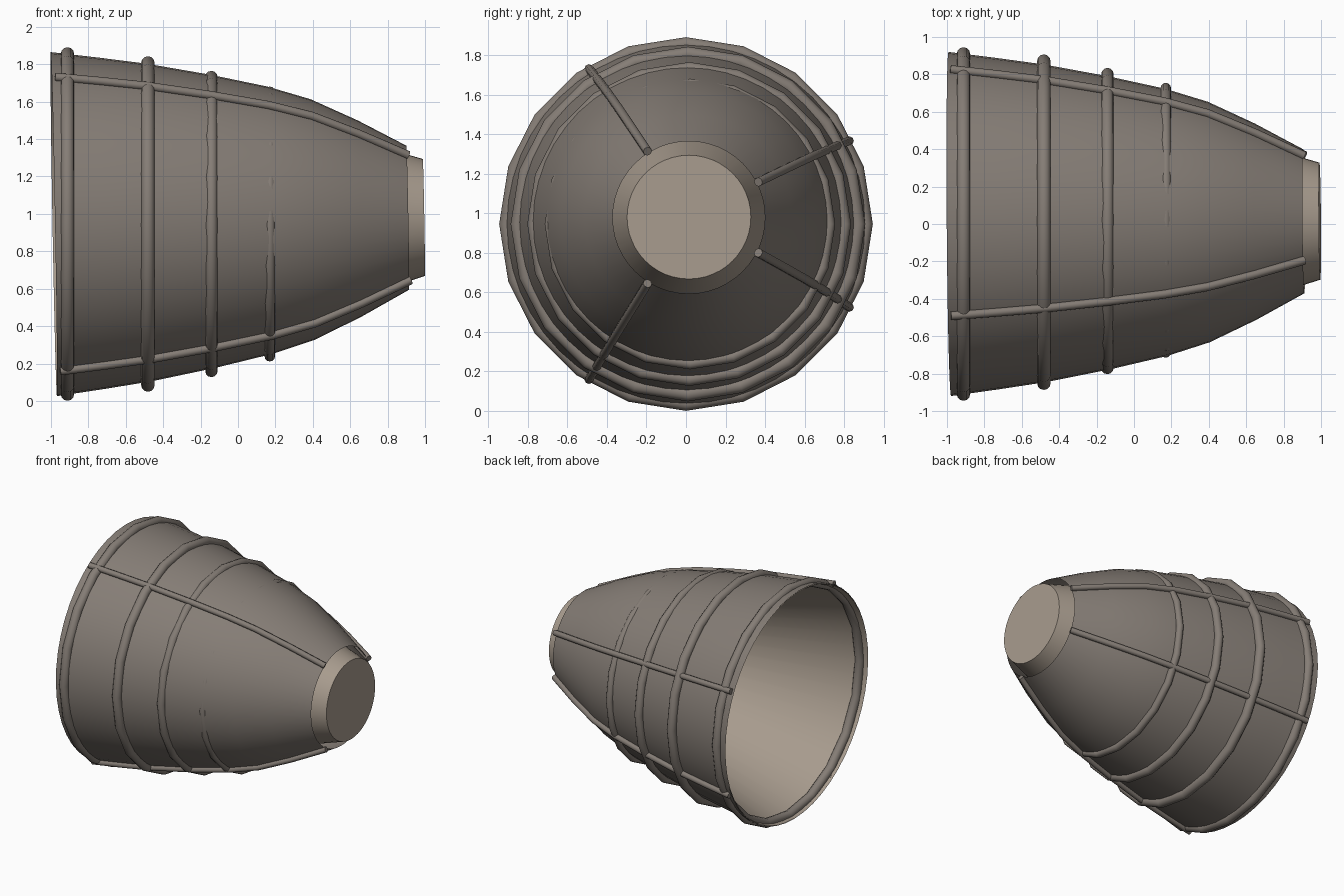
import bpy, bmesh
from math import sin, cos, pi, radians
from mathutils import Vector, Matrix

if "Cube" in bpy.data.objects:
    bpy.data.objects.remove(bpy.data.objects["Cube"])

def material(name, col):
    m = bpy.data.materials.new(name)
    m.diffuse_color = (*col, 1)
    m.use_nodes = True
    m.node_tree.nodes["Principled BSDF"].inputs["Base Color"].default_value = m.diffuse_color
    return m

DARK = material("dark_metal", (0.235, 0.205, 0.18))
LIGHT = material("light_metal", (0.39, 0.33, 0.27))

# slightly tilted nozzle axis
axis = Vector((2, 0.015, 0.036)).normalized()
TILT = Matrix.Translation((0, 0.0075, 0.963)) @ Vector((1, 0, 0)).rotation_difference(axis).to_matrix().to_4x4()

def finish(obj, mat, angle=40):
    obj.data.materials.clear()
    obj.data.materials.append(mat)
    bpy.ops.object.select_all(action='DESELECT')
    obj.select_set(True)
    bpy.context.view_layer.objects.active = obj
    bpy.ops.object.shade_smooth_by_angle(angle=radians(angle))
    return obj

def lathe(name, profile, mat, sides=48, cap_end=False):
    bm = bmesh.new()
    rows = [[bm.verts.new(TILT @ Vector((x, r * cos(2 * pi * i / sides), r * sin(2 * pi * i / sides))))
             for i in range(sides)] for x, r in profile]
    for a, b in zip(rows, rows[1:]):
        for i in range(sides):
            j = (i + 1) % sides
            bm.faces.new((a[i], a[j], b[j], b[i]))
    if cap_end:
        bm.faces.new(rows[-1])
    bmesh.ops.recalc_face_normals(bm, faces=bm.faces)
    me = bpy.data.meshes.new(name)
    bm.to_mesh(me)
    bm.free()
    obj = bpy.data.objects.new(name, me)
    bpy.context.collection.objects.link(obj)
    return finish(obj, mat)

# outer bell and straight inner cone closed at the small end
BELL = [(-0.985, 0.92), (-0.73, 0.886), (-0.48, 0.85), (-0.14, 0.785),
        (0.17, 0.715), (0.4, 0.643), (0.65, 0.525), (0.908, 0.385)]
lathe("outer_bell", BELL, DARK)
lathe("inner_cone", [(-0.985, 0.914), (0.994, 0.313)], LIGHT, cap_end=True)

# twenty-sided reinforcing hoops: x, y centre, outer radius, tube radius
for n, (x, y, R, t) in enumerate([(-0.912, 0.0, 0.945, 0.036), (-0.482, 0.01, 0.897, 0.036),
                                  (-0.142, 0.016, 0.819, 0.033), (0.17, 0.02, 0.735, 0.028)]):
    bpy.ops.mesh.primitive_torus_add(major_segments=20, minor_segments=12, major_radius=R - t,
                                     minor_radius=t, location=(x, y, 0.946), rotation=(0, pi / 2, 0))
    obj = bpy.context.object
    obj.name = f"hoop_{n + 1}"
    finish(obj, DARK)

# lengthwise pipes following the bell
for n, ang in enumerate((27, 122, -122, -27)):
    a = radians(ang)
    cu = bpy.data.curves.new("pipe", 'CURVE')
    cu.dimensions = '3D'
    cu.bevel_depth = 0.023
    cu.bevel_resolution = 2
    cu.use_fill_caps = True
    sp = cu.splines.new('POLY')
    pts = [(-0.968, 0.927)] + [(x, r + 0.01) for x, r in BELL[1:-1]] + [(0.915, 0.394)]
    sp.points.add(len(pts) - 1)
    for p, (x, r) in zip(sp.points, pts):
        p.co = (*(TILT @ Vector((x, r * cos(a), r * sin(a)))), 1)
    obj = bpy.data.objects.new(f"pipe_{n + 1}", cu)
    bpy.context.collection.objects.link(obj)
    bpy.ops.object.select_all(action='DESELECT')
    obj.select_set(True)
    bpy.context.view_layer.objects.active = obj
    bpy.ops.object.convert(target='MESH')
    finish(bpy.context.object, DARK, 50)
